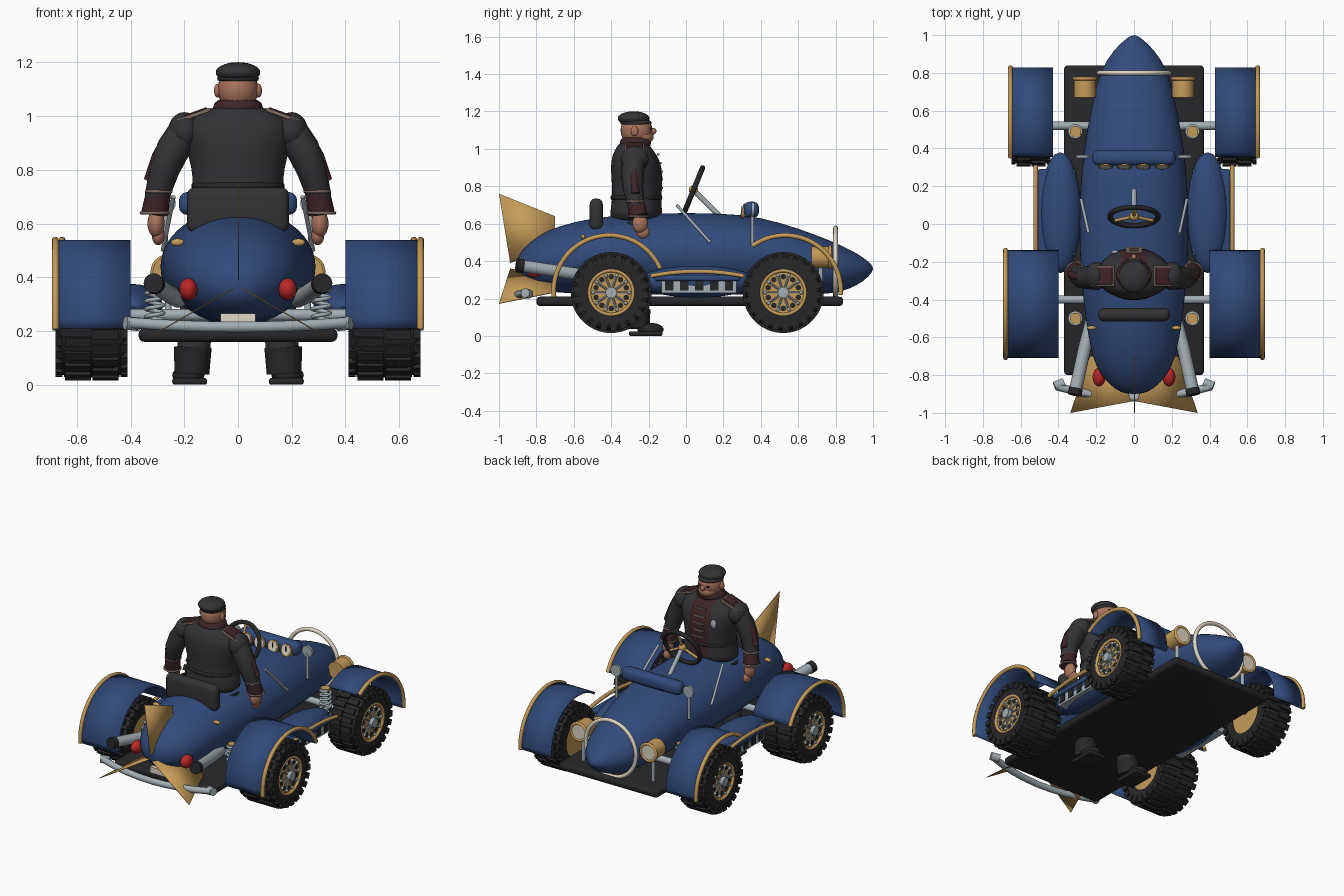
import bpy, bmesh
from math import sin, cos, pi, radians
from mathutils import Vector, Matrix

cube = bpy.data.objects.get("Cube")
if cube:
    bpy.data.objects.remove(cube)


def paint(name, r, g, b):
    m = bpy.data.materials.new(name)
    m.use_nodes = True
    m.diffuse_color = (r, g, b, 1)
    shader = next(n for n in m.node_tree.nodes if n.type == 'BSDF_PRINCIPLED')
    shader.inputs["Base Color"].default_value = (r, g, b, 1)
    return m


blue = paint("navy paint", .031, .07, .2)
gold = paint("brass", .56, .33, .1)
black = paint("rubber black", .02, .02, .022)
charcoal = paint("charcoal cloth", .033, .033, .037)
maroon = paint("maroon cloth", .05, .018, .022)
skin = paint("skin", .4, .17, .11)
steel = paint("steel", .36, .42, .45)
cream = paint("cream", .75, .68, .55)
red = paint("lamp red", .5, .02, .02)
braid = paint("braid", .22, .16, .13)


# ---- helpers ----
def finish(name, bm, mat, angle=40):
    bmesh.ops.recalc_face_normals(bm, faces=bm.faces)
    mesh = bpy.data.meshes.new(name)
    bm.to_mesh(mesh)
    bm.free()
    mesh.materials.append(mat)
    o = bpy.data.objects.new(name, mesh)
    bpy.context.collection.objects.link(o)
    bpy.ops.object.select_all(action='DESELECT')
    o.select_set(True)
    bpy.context.view_layer.objects.active = o
    bpy.ops.object.shade_smooth_by_angle(angle=radians(angle))
    return o


def ball(name, loc, size, mat):
    bm = bmesh.new()
    bmesh.ops.create_uvsphere(bm, u_segments=24, v_segments=14, radius=1)
    bmesh.ops.transform(bm, matrix=Matrix.Translation(loc) @ Matrix.Diagonal((*size, 1)), verts=bm.verts)
    return finish(name, bm, mat)


def add_box(bm, size, matrix, bevel=0):
    part = bmesh.new()
    bmesh.ops.create_cube(part, size=1)
    bmesh.ops.scale(part, vec=size, verts=part.verts)
    if bevel:
        bmesh.ops.bevel(part, geom=part.edges[:], offset=bevel, segments=3, profile=.5, affect='EDGES')
    bmesh.ops.transform(part, matrix=matrix, verts=part.verts)
    scratch = bpy.data.meshes.new("scratch")
    part.to_mesh(scratch)
    part.free()
    bm.from_mesh(scratch)
    bpy.data.meshes.remove(scratch)


def box(name, loc, size, mat, bevel=0, turn=Matrix()):
    bm = bmesh.new()
    add_box(bm, size, Matrix.Translation(loc) @ turn, bevel)
    return finish(name, bm, mat)


def rod(name, a, b, r, mat, r_end=None, sides=24):
    a, b = Vector(a), Vector(b)
    bm = bmesh.new()
    bmesh.ops.create_cone(bm, cap_ends=True, segments=sides, radius1=r,
                          radius2=r if r_end is None else r_end, depth=(b - a).length)
    turn = (b - a).to_track_quat('Z', 'Y').to_matrix().to_4x4()
    bmesh.ops.transform(bm, matrix=Matrix.Translation((a + b) / 2) @ turn, verts=bm.verts)
    return finish(name, bm, mat)


def tube(name, points, r, mat, closed=False, widths=None):
    curve = bpy.data.curves.new(name, 'CURVE')
    curve.dimensions = '3D'
    curve.bevel_depth, curve.bevel_resolution = r, 3
    curve.use_fill_caps = True
    line = curve.splines.new('POLY')
    line.points.add(len(points) - 1)
    line.use_cyclic_u = closed
    for i, p in enumerate(points):
        line.points[i].co = (*p, 1)
        line.points[i].radius = widths[i] if widths else 1
    temp = bpy.data.objects.new("scratch", curve)
    bpy.context.collection.objects.link(temp)
    mesh = bpy.data.meshes.new_from_object(temp.evaluated_get(bpy.context.evaluated_depsgraph_get()))
    bpy.data.objects.remove(temp)
    bm = bmesh.new()
    bm.from_mesh(mesh)
    return finish(name, bm, mat, 60)


def ring(name, loc, r, thick, mat, u=(1, 0, 0), v=(0, 0, 1)):
    u, v = Vector(u).normalized(), Vector(v).normalized()
    pts = [Vector(loc) + r * (u * cos(k * pi / 20) + v * sin(k * pi / 20)) for k in range(40)]
    return tube(name, pts, thick, mat, closed=True)


def loft(name, stations, place, mat, sides=24):
    # each station goes through place(station, cosine, sine)
    bm = bmesh.new()
    rows = [[bm.verts.new(place(s, cos(2 * pi * k / sides), sin(2 * pi * k / sides)))
             for k in range(sides)] for s in stations]
    for a, b in zip(rows, rows[1:]):
        for k in range(sides):
            n = (k + 1) % sides
            bm.faces.new((a[k], a[n], b[n], b[k]))
    bm.faces.new(rows[0])
    bm.faces.new(rows[-1])
    o = finish(name, bm, mat, 180)
    o.modifiers.new("smooth", 'SUBSURF').levels = 1
    return o


# ---- car body: position, half width, bottom, top ----
hull = [(-.9, .04, .35, .41), (-.88, .1, .3, .46), (-.8, .18, .25, .53), (-.7, .225, .23, .585),
        (-.5, .26, .22, .635), (-.25, .285, .22, .655), (0, .295, .22, .66), (.3, .28, .22, .655),
        (.5, .25, .22, .61), (.7, .21, .22, .54), (.82, .175, .23, .49), (.92, .11, .27, .44),
        (.98, .045, .32, .395), (1, .01, .35, .37)]
loft("body", hull, lambda s, c, n: (s[1] * c, s[0], (s[2] + s[3]) / 2 + (s[3] - s[2]) / 2 * n), blue, 28)
box("floor_plate", (0, .02, .185), (.74, 1.64, .05), black, .02)
ring("nose_ring", (0, .8, .39), .187, .013, cream)
box("dash_cowl", (0, .35, .675), (.44, .08, .085), blue, .03)
box("seat_back", (0, -.48, .65), (.38, .07, .17), charcoal, .03)
box("rear_plate", (0, -.83, .245), (.13, .03, .04), cream)
tube("rear_bumper", [(x / 10, -.92 + .0036 * x * x, .215 + .001 * x * x) for x in range(-4, 5)], .021, steel)
for x in (-.15, -.05, .05, .15):
    rod("gauge_rim", (x, .32, .665), (x, .3, .67), .04, gold)
    rod("gauge_dial", (x, .301, .67), (x, .297, .671), .032, cream)
    box("gauge_needle", (x, .295, .68), (.006, .004, .03), black)

# tail fins: three radial blades
for k in range(3):
    bm = bmesh.new()
    blade = [bm.verts.new(p) for p in ((0, -.94, .02), (0, -1, .39), (0, -.7, .27), (0, -.7, .1))]
    bm.faces.new(blade)
    spin = Matrix.Translation((0, 0, .37)) @ Matrix.Rotation(k * 2 * pi / 3, 4, 'Y')
    bmesh.ops.transform(bm, matrix=spin, verts=bm.verts)
    finish("tail_fin", bm, gold).modifiers.new("plate", 'SOLIDIFY').thickness = .004

# steering
tilt = Vector((0, .09, .22)).normalized()
hubpoint = Vector((0, .04, .78))
ring("steering_wheel", hubpoint, .128, .014, black, v=tilt)
rod("steering_column", hubpoint, (0, .2, .62), .014, steel)
for a in (radians(90), radians(210), radians(330)):
    rod("steering_spoke", hubpoint, hubpoint + .125 * (Vector((cos(a), 0, 0)) + tilt * sin(a)), .009, gold)
ball("steering_boss", hubpoint, (.025, .025, .025), gold)


# ---- wheels ----
def wheel(side, x, y, half):
    centre = Vector((side * x, y, .232))
    profile = [(-1, .12), (-1, .17), (-.9, .192), (-.6, .205), (.6, .205), (.9, .192), (1, .17), (.96, .12)]
    bm = bmesh.new()
    edge = [bm.verts.new((p * half, 0, r)) for p, r in profile]
    loop = [bm.edges.new((a, b)) for a, b in zip(edge, edge[1:] + edge[:1])]
    bmesh.ops.spin(bm, geom=edge + loop, axis=(1, 0, 0), cent=(0, 0, 0), angle=2 * pi, steps=40, use_merge=True)
    for k in range(22):
        for hand in (-1, 1):
            turn = Matrix.Rotation((k + hand / 4) * pi / 11, 4, 'X')
            add_box(bm, (half * .74, .036, .016), turn @ Matrix.Translation((hand * half * .4, 0, .208)))
            add_box(bm, (half * .2, .036, .04), turn @ Matrix.Translation((hand * half * .93, 0, .183)))
    bmesh.ops.translate(bm, vec=centre, verts=bm.verts)
    finish("tyre", bm, black, 30)

    def out(d, r=0, a=0):
        return centre + Vector((side * (half + d), r * cos(a), r * sin(a)))
    rod("hub_disc", out(-2 * half + .01), out(-.015), .125, gold, sides=32)
    ring("hub_rim", out(-.01), .118, .01, gold, u=(0, 1, 0))
    rod("hub_cap", out(-.02), out(.015), .03, steel)
    for k in range(10):
        a = k * pi / 5
        rod("hub_spoke", out(-.012, .02, a), out(-.012, .095, a), .006, steel, sides=8)
        rod("hub_hole", out(-.016, .085, a + pi / 10), out(-.012, .085, a + pi / 10), .015, black, sides=10)
        ball("hub_bolt", out(-.01, .096, a), (.01, .01, .01), steel)


def fender(side, inner, outer, y, start, end):
    def arc(x, r):
        return [Vector((side * x, y + r * cos(a), .24 + r * sin(a)))
                for a in (radians(start + (end - start) * k / 24) for k in range(25))]
    bm = bmesh.new()
    a, b = ([bm.verts.new(p) for p in arc(x, .292)] for x in (inner, outer))
    for k in range(24):
        bm.faces.new((a[k], a[k + 1], b[k + 1], b[k]))
    o = finish("fender", bm, blue)
    o.modifiers.new("shell", 'SOLIDIFY').thickness = .014
    o.modifiers["shell"].offset = 0
    tube("fender_trim", arc(outer, .298), .013, gold)


for side in (1, -1):
    wheel(side, .545, -.4, .13)
    wheel(side, .545, .52, .1)
    fender(side, .4, .68, -.41, 186, 24)
    fender(side, .43, .655, .53, -4, 126)
    # axles and coil springs
    for y, x, base in ((.52, .31, .49), (-.4, .31, -.5)):
        rod("axle", (side * .1, y, .26), (side * .5, y, .26), .022, steel)
        coil = [(side * x + .032 * cos(k * pi / 6), base + .032 * sin(k * pi / 6), .21 + k * .0024) for k in range(72)]
        tube("spring", coil, .008, steel)
        rod("spring_cap", (side * x, base, .375), (side * x, base, .39), .03, gold)
    # side pods and running boards
    ball("side_pod", (side * .39, .06, .29), (.11, .32, .085), blue)
    box("running_board", (side * .41, .06, .31), (.2, .46, .03), blue, .01)
    tube("board_trim", [(side * .52, .06 + k * .05, .345 - .001 * k * k) for k in range(-5, 6)], .012, gold)
    box("vent_panel", (side * .46, .07, .265), (.07, .4, .07), steel)
    for k in range(5):
        box("vent_slot", (side * .496, -.09 + .08 * k, .275), (.008, .045, .065), black)
    # lamps
    rod("headlight", (side * .26, .67, .42), (side * .26, .77, .42), .058, gold)
    ring("headlight_rim", (side * .26, .77, .42), .056, .01, gold)
    rod("headlight_lens", (side * .26, .768, .42), (side * .26, .775, .42), .05, cream)
    rod("headlight_stalk", (side * .26, .72, .2), (side * .26, .72, .38), .012, steel)
    ball("tail_lamp", (side * .185, -.81, .355), (.034, .05, .042), red)
    # mirrors
    rod("mirror", (side * .27, .35, .675), (side * .27, .365, .675), .038, steel)
    rod("mirror_stalk", (side * .27, .355, .66), (side * .27, .355, .49), .009, steel)
    rod("side_lever", (side * .24, -.05, .7), (side * .28, .13, .5), .008, steel)
    # exhausts
    tube("exhaust", [(side * .22, -.5, .32), (side * .26, -.65, .34), (side * .31, -.88, .375)], .034, steel)
    rod("exhaust_tip", (side * .308, -.87, .373), (side * .315, -.905, .378), .037, black)
    rod("bumper_arm", (side * .37, -.84, .225), (side * .42, -.86, .23), .025, steel)
    ball("body_latch", (side * .225, -.55, .53), (.025, .012, .014), gold)

# ---- driver: height, half width, half depth, middle ----
torso = [(.6, .19, .14, -.27), (.67, .185, .14, -.265), (.73, .168, .13, -.265), (.8, .17, .135, -.26),
         (.9, .2, .14, -.265), (.97, .205, .12, -.275), (1.01, .15, .09, -.28), (1.04, .09, .075, -.28)]


def upright(s, c, n):
    return (s[1] * c, s[3] + s[2] * n, s[0])


jacket = loft("jacket", torso, upright, charcoal, 32)
jacket.data.materials.append(maroon)
for f in jacket.data.polygons:
    if abs(f.center.x) < .06 and f.normal.y > .5:
        f.material_index = 1
loft("belt", [(.725, .17, .136, -.265), (.73, .175, .14, -.265), (.75, .175, .14, -.265), (.755, .17, .136, -.265)],
     upright, black)
loft("collar", [(1, .1, .085, -.275), (1.03, .095, .085, -.27), (1.07, .085, .08, -.27)], upright, maroon)
for k in range(5):
    box("button_braid", (0, -.128 - .01 * max(0, k - 2), .79 + .045 * k), (.09, .012, .01), braid)
ball("medal", (-.1, -.15, .89), (.02, .012, .03), steel)

ball("head", (0, -.265, 1.1), (.076, .085, .085), skin)
ball("jaw", (0, -.24, 1.065), (.062, .067, .045), skin)
ball("nose", (0, -.178, 1.095), (.014, .02, .018), skin)
ball("beret", (0, -.28, 1.163), (.083, .085, .038), charcoal)
loft("beret_band", [(1.125, .077, .085, -.267), (1.14, .08, .086, -.268), (1.16, .075, .08, -.27)], upright, charcoal)

for side in (1, -1):
    ball("ear", (side * .077, -.275, 1.095), (.012, .02, .026), skin)
    ball("eye", (side * .03, -.19, 1.108), (.011, .008, .007), black)
    ball("shoulder", (side * .2, -.275, .945), (.06, .075, .07), charcoal)
    tube("sleeve", [(side * .19, -.275, .96), (side * .24, -.285, .88), (side * .275, -.285, .8), (side * .305, -.265, .69)],
         .06, charcoal, widths=[1, 1.05, .95, .75])
    tube("sleeve_stripe", [(side * .255, -.275, .93), (side * .3, -.28, .85), (side * .33, -.27, .76)],
         .022, maroon)
    rod("cuff", (side * .295, -.27, .72), (side * .31, -.255, .64), .046, maroon, .05)
    for end in ((.295, -.27, .72, .046), (.31, -.255, .64, .05)):
        ring("cuff_braid", (side * end[0], end[1], end[2]), end[3], .006, braid, v=(0, 1, 0))
    ball("hand", (side * .305, -.245, .6), (.032, .042, .052), skin)
    ball("fingers", (side * .297, -.23, .555), (.024, .036, .035), skin)
    slope = Matrix.Rotation(side * radians(20), 4, 'Y')
    box("epaulette_edge", (side * .165, -.275, 1.003), (.13, .11, .014), braid, .004, slope)
    box("epaulette", (side * .165, -.275, 1.009), (.11, .09, .014), maroon, .004, slope)
    # legs and boots
    tube("leg", [(side * .12, -.27, .6), (side * .15, -.27, .35), (side * .17, -.26, .06)], .065, charcoal)
    rod("boot_shaft", (side * .172, -.26, .04), (side * .168, -.26, .14), .065, black, .07)
    ball("boot_toe", (side * .185, -.19, .035), (.06, .07, .035), black)
    box("boot_sole", (side * .18, -.215, .0125), (.13, .18, .025), black, .01)
